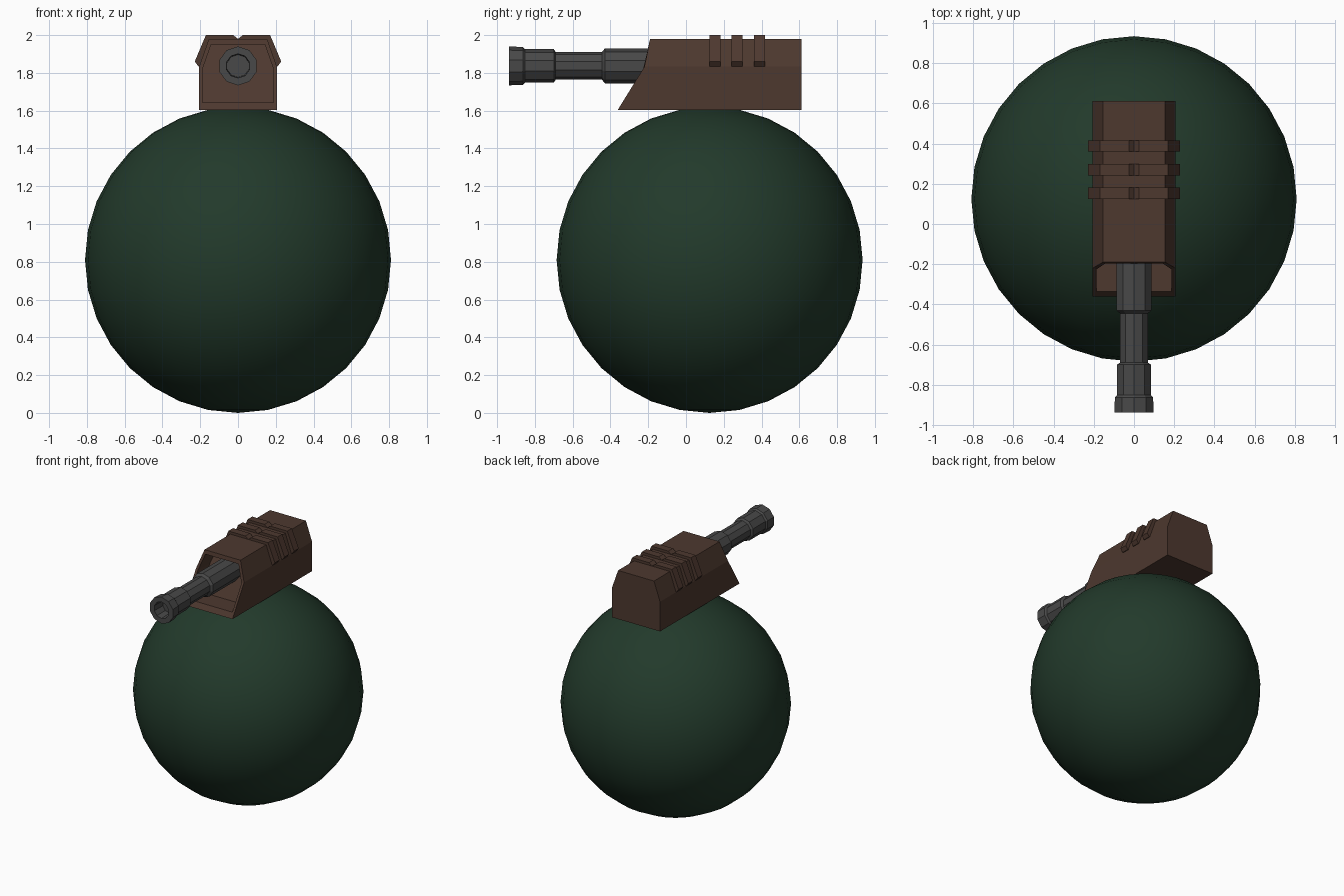
import bpy, bmesh
from math import sin, cos, pi

if "Cube" in bpy.data.objects:
    bpy.data.objects.remove(bpy.data.objects["Cube"])


def material(name, rgb):
    m = bpy.data.materials.new(name)
    m.diffuse_color = (*rgb, 1)
    m.use_nodes = True
    m.node_tree.nodes["Principled BSDF"].inputs["Base Color"].default_value = m.diffuse_color
    return m


def finish(bm, name, mat):
    bmesh.ops.recalc_face_normals(bm, faces=bm.faces)
    me = bpy.data.meshes.new(name)
    bm.to_mesh(me)
    bm.free()
    ob = bpy.data.objects.new(name, me)
    bpy.context.collection.objects.link(ob)
    me.materials.append(mat)
    return ob


def loft(name, loops, mat):
    """Bridge closed loops of equal length and cap both ends."""
    bm = bmesh.new()
    rings = [[bm.verts.new(p) for p in loop] for loop in loops]
    n = len(rings[0])
    for a, b in zip(rings, rings[1:]):
        for i in range(n):
            j = (i + 1) % n
            bm.faces.new((a[i], a[j], b[j], b[i]))
    for r in (rings[0], rings[-1]):
        bm.faces.new(r)
    return finish(bm, name, mat)


def mirrored(half):
    """Closed loop from right-side points, mirrored across x = 0."""
    return half + [(-x, y, z) for x, y, z in reversed(half) if x > 0]


green = material("dark_green", (0.016, 0.042, 0.024))
brown = material("dark_brown", (0.075, 0.04, 0.028))
grey = material("gunmetal", (0.065, 0.065, 0.065))

# Ball base
bpy.ops.mesh.primitive_uv_sphere_add(segments=32, ring_count=16, radius=0.81,
                                     location=(0, 0.125, 0.81))
ball = bpy.context.object
ball.name = "ball"
ball.data.materials.append(green)
bpy.ops.object.shade_smooth()

# Housing: chamfered box, slanted front with a recessed opening
rim = [(0.206, -0.362, 1.603), (0.206, -0.22, 1.833), (0.154, -0.19, 1.98)]
lip = [(0.187, -0.336, 1.642), (0.187, -0.226, 1.823), (0.142, -0.196, 1.95)]
back = [(x, 0.612, z) for x, y, z in rim]
recess = [(x, y + 0.15, z) for x, y, z in lip]
loft("housing", [mirrored(p) for p in (back, rim, lip, recess)], brown)

# Notched ribs wrapped over the housing
rib = [(0.0, 1.98), (0.025, 2.0), (0.17, 2.0), (0.229, 1.86), (0.21, 1.835), (0.15, 1.835)]
for k, y0 in enumerate((0.125, 0.242, 0.36)):
    loft(f"rib_{k + 1}",
         [mirrored([(x, y, z) for x, z in rib]) for y in (y0, y0 + 0.057)], brown)

# Ten-sided barrel with stepped sections and a hollow muzzle: (y, radius)
steps = [(0.0, 0.092), (-0.43, 0.092), (-0.445, 0.073), (-0.69, 0.073),
         (-0.70, 0.089), (-0.852, 0.089), (-0.864, 0.1), (-0.938, 0.103),
         (-0.938, 0.064), (-0.84, 0.06)]
loft("barrel", [[(r * sin(2 * pi * i / 10), y, 1.837 + r * cos(2 * pi * i / 10))
                 for i in range(10)] for y, r in steps], grey)
